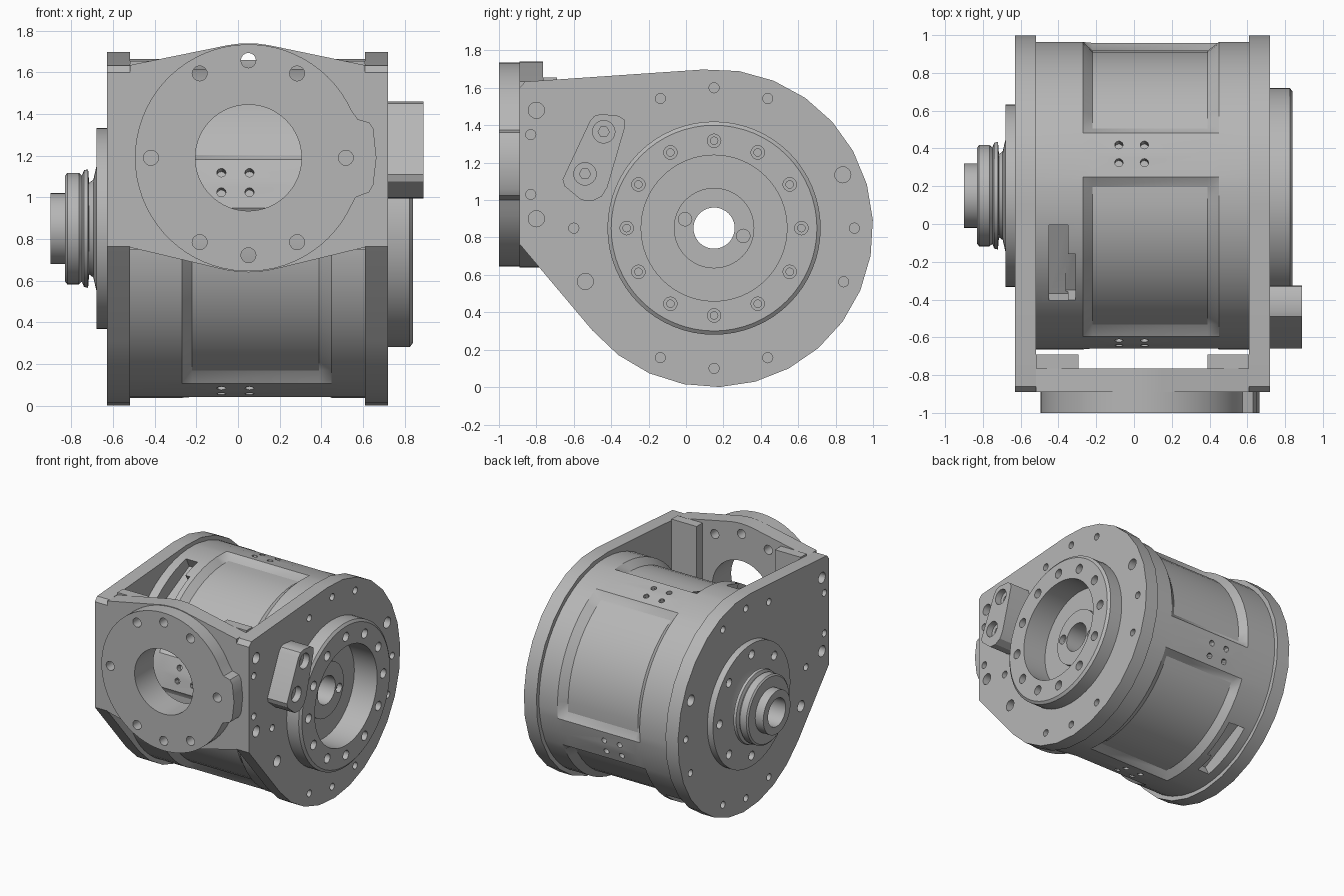
import bpy, bmesh
from math import sin, cos, radians, pi
from mathutils import Matrix, Vector
from mathutils.geometry import convex_hull_2d

if "Cube" in bpy.data.objects:
    bpy.data.objects.remove(bpy.data.objects["Cube"])

metal = bpy.data.materials.new("light grey metal")
metal.use_nodes = True
grey = (0.47, 0.47, 0.47, 1)
metal.diffuse_color = grey
for node in metal.node_tree.nodes:
    if node.type == "BSDF_PRINCIPLED":
        node.inputs["Base Color"].default_value = grey

CY, CZ = 0.15, 0.85          # drum axis, running along x
FX, FZ = 0.05, 1.19          # front flange centre
BORE = 0.11
parts = []


def circle(u, v, r, n=48, start=0, end=360):
    steps = n if end - start == 360 else n + 1
    angles = [radians(start + (end - start) * i / n) for i in range(steps)]
    return [(u + r * cos(a), v + r * sin(a)) for a in angles]


def around(u, v, r, angles):
    return [(u + r * cos(radians(a)), v + r * sin(radians(a))) for a in angles]


def add_prism(bm, pts, axis, a, b):
    def place(u, v, t):
        return (t, u, v) if axis == "x" else (u, t, v)
    ends = [[bm.verts.new(place(u, v, t)) for u, v in pts] for t in (a, b)]
    for ring in ends:
        bm.faces.new(ring)
    for i in range(len(pts)):
        j = (i + 1) % len(pts)
        bm.faces.new((ends[0][i], ends[0][j], ends[1][j], ends[1][i]))


def make_object(name, bm):
    bmesh.ops.recalc_face_normals(bm, faces=bm.faces[:])
    mesh = bpy.data.meshes.new(name)
    bm.to_mesh(mesh)
    bm.free()
    obj = bpy.data.objects.new(name, mesh)
    bpy.context.collection.objects.link(obj)
    return obj


def part(name, bm):
    obj = make_object(name, bm)
    parts.append(obj)
    return obj


def prism(name, pts, axis, a, b):
    bm = bmesh.new()
    add_prism(bm, pts, axis, a, b)
    return part(name, bm)


def lathe(name, profile, n=64):
    """Spin a closed (x, radius) outline about the drum axis."""
    bm = bmesh.new()
    rings = [[bm.verts.new((x, CY + r * sin(2 * pi * i / n), CZ + r * cos(2 * pi * i / n)))
              for x, r in profile] for i in range(n)]
    m = len(profile)
    for i in range(n):
        p, q = rings[i], rings[(i + 1) % n]
        for k in range(m):
            bm.faces.new((p[k], p[(k + 1) % m], q[(k + 1) % m], q[k]))
    return part(name, bm)


def cut(obj, bm):
    cutter = make_object("cutter", bm)
    cutter.hide_render = True
    mod = obj.modifiers.new("cut", "BOOLEAN")
    mod.operation, mod.solver, mod.object = "DIFFERENCE", "EXACT", cutter
    bpy.context.view_layer.update()
    graph = bpy.context.evaluated_depsgraph_get()
    result = bpy.data.meshes.new_from_object(obj.evaluated_get(graph))
    obj.modifiers.clear()
    obj.data = result
    bpy.data.objects.remove(cutter)


def drill(obj, spots, r, axis, a, b, n=16):
    bm = bmesh.new()
    for u, v in spots:
        add_prism(bm, circle(u, v, r, n), axis, a, b)
    cut(obj, bm)


def radial(angle, x, r):
    """Frame on the drum whose z points outward, angle from top toward the back."""
    a = radians(angle)
    place = Vector((x, CY + r * sin(a), CZ + r * cos(a)))
    return Matrix.Translation(place) @ Matrix.Rotation(-a, 4, "X")


# drum with four chamfered pockets between raised strips
RIM, FLOOR = 0.815, 0.768
stations = [-0.52, -0.27, -0.22, 0.39, 0.45, 0.61]
quarter = [(7, False), (15.5, False), (24, False)] + [(27.5 + 6 * i, True) for i in range(12)]
columns = [(a + 90 * k, low) for k in range(4) for a, low in quarter]
bm = bmesh.new()
grid = []
for a, low in columns:
    column = []
    for i, x in enumerate(stations):
        r = FLOOR if low and i in (2, 3) else RIM
        column.append(bm.verts.new((x, CY + r * sin(radians(a)), CZ + r * cos(radians(a)))))
    grid.append(column)
for p, q in zip(grid, grid[1:] + grid[:1]):
    for i in range(len(stations) - 1):
        bm.faces.new((p[i], p[i + 1], q[i + 1], q[i]))
for end in (0, -1):
    bm.faces.new([c[end] for c in grid])
drum = part("drum", bm)
drill(drum, [(CY, CZ)], BORE, "x", -1, 1, 64)

# small holes in the strips
bm = bmesh.new()
for k in range(4):
    for a in (12.4, 19.3):
        for x in (-0.08, 0.055):
            bmesh.ops.create_cone(bm, cap_ends=True, segments=12, radius1=0.022, radius2=0.022,
                                  depth=0.1, matrix=radial(a + 90 * k, x, RIM))
cut(drum, bm)

# stepped slots at opposite sides of the drum
for angle, x, wide, long in ((-27, -0.40, 0.10, 0.45), (-32.5, -0.335, 0.05, 0.29)):
    bm = bmesh.new()
    for turn in (0, 180):
        bmesh.ops.create_cube(bm, size=1, matrix=radial(angle + turn, x, 0.80)
                              @ Matrix.Diagonal((wide, long, 0.2, 1)))
    cut(drum, bm)

# end plates
outline = [(CY + 0.85 * sin(radians(-4 + 13 * i)), CZ + 0.85 * cos(radians(-4 + 13 * i)))
           for i in range(19)]
outline += [(-0.89, 0.765), (-0.89, 1.60), (-0.86, 1.633)]
small = around(CY, CZ, 0.75, (0, 90, 180, 270, 67.5, 112.5, -22.5, -67.5, -112.5))
large = around(CY, CZ, 0.745, (22.5, 202.5))
for side, a, b, opening in (("left", 0.61, 0.72, 0.40), ("right", -0.63, -0.52, BORE)):
    plate = prism(side + "_end_plate", outline, "x", a, b)
    drill(plate, [(CY, CZ)], opening, "x", a - 0.1, b + 0.1, 64)
    drill(plate, small + [(-0.83, 1.35), (-0.83, 1.03)], 0.027, "x", a - 0.1, b + 0.1)
    drill(plate, large + [(-0.80, 1.48), (-0.80, 0.90)], 0.043, "x", a - 0.1, b + 0.1)

# left flange with recessed hub
flange = lathe("left_flange", [
    (0.60, BORE), (0.60, 0.40), (0.72, 0.40), (0.72, 0.57), (0.825, 0.57), (0.84, 0.55),
    (0.84, 0.39), (0.64, 0.39), (0.64, 0.215), (0.67, 0.215), (0.67, BORE)])
drill(flange, around(CY, CZ, 0.467, range(0, 360, 30)), 0.036, "x", 0.79, 0.9)
drill(flange, around(CY, CZ, 0.467, range(0, 360, 30)), 0.02, "x", 0.75, 0.9)
drill(flange, around(CY, CZ, 0.162, (163, 345)), 0.036, "x", 0.63, 0.7)

# right hub, collar and shaft stub
hub = lathe("right_hub", [
    (-0.60, BORE), (-0.60, 0.16), (-0.63, 0.16), (-0.63, 0.483), (-0.68, 0.483), (-0.68, 0.30),
    (-0.695, 0.235), (-0.715, 0.22), (-0.72, 0.285), (-0.74, 0.28), (-0.75, 0.255),
    (-0.765, 0.268), (-0.82, 0.268), (-0.83, 0.255), (-0.83, 0.17), (-0.90, 0.17), (-0.90, BORE)])
drill(hub, around(CY, CZ, 0.40, range(0, 360, 45)), 0.034, "x", -0.72, -0.64)
bpy.context.view_layer.update()

# front wall and its inner corner columns
ring = circle(FX, FZ, 0.55, 72)
corners = [(x, z) for x in (-0.52, 0.61) for z in (0.76, 1.635)]
cloud = [Vector(p) for p in ring + corners]
hull = [tuple(cloud[i]) for i in convex_hull_2d(cloud)]
wall = prism("front_wall", hull, "y", -0.89, -0.765)
for side, a, b in (("right", -0.52, -0.295), ("left", 0.39, 0.61)):
    box = [(a, 0.75), (b, 0.75), (b, 1.655), (a, 1.655)]
    prism(side + "_corner_column", box, "y", -0.765, -0.69)

# front flange with a side ear
ear = [(0.565, 1.00), (0.63, 1.025), (0.65, 1.06), (0.665, 1.19),
       (0.65, 1.33), (0.63, 1.36), (0.575, 1.375)]
face = prism("front_flange", circle(FX, FZ, 0.545, 60, 25, 335) + ear, "y", -1.0, -0.89)
bolts = around(FX, FZ, 0.468, (0, 60, 90, 120, 180, 240, 270, 300))
for obj in (wall, face):
    drill(obj, [(FX, FZ)], 0.255, "y", -1.1, -0.7, 64)
    drill(obj, bolts, 0.036, "y", -1.1, -0.7)

# bolted pad on the left plate
pad_outline = [(-0.455, 1.46), (-0.36, 1.45), (-0.33, 1.43), (-0.325, 1.395), (-0.42, 1.07),
               (-0.45, 1.02), (-0.50, 0.995), (-0.56, 1.00), (-0.65, 1.075), (-0.66, 1.11),
               (-0.515, 1.42), (-0.49, 1.45)]
pad = prism("side_pad", pad_outline, "x", 0.72, 0.89)
pad_bolts = [(-0.44, 1.365), (-0.54, 1.14)]
drill(pad, pad_bolts, 0.06, "x", 0.84, 1.0, 24)
drill(pad, pad_bolts, 0.03, "x", 0.78, 1.0, 6)

# finish: colour and shading
bpy.ops.object.select_all(action="DESELECT")
for obj in parts:
    obj.data.materials.clear()
    obj.data.materials.append(metal)
    for poly in obj.data.polygons:
        poly.material_index = 0
    obj.select_set(True)
bpy.context.view_layer.objects.active = drum
bpy.ops.object.shade_smooth_by_angle(angle=radians(30))
